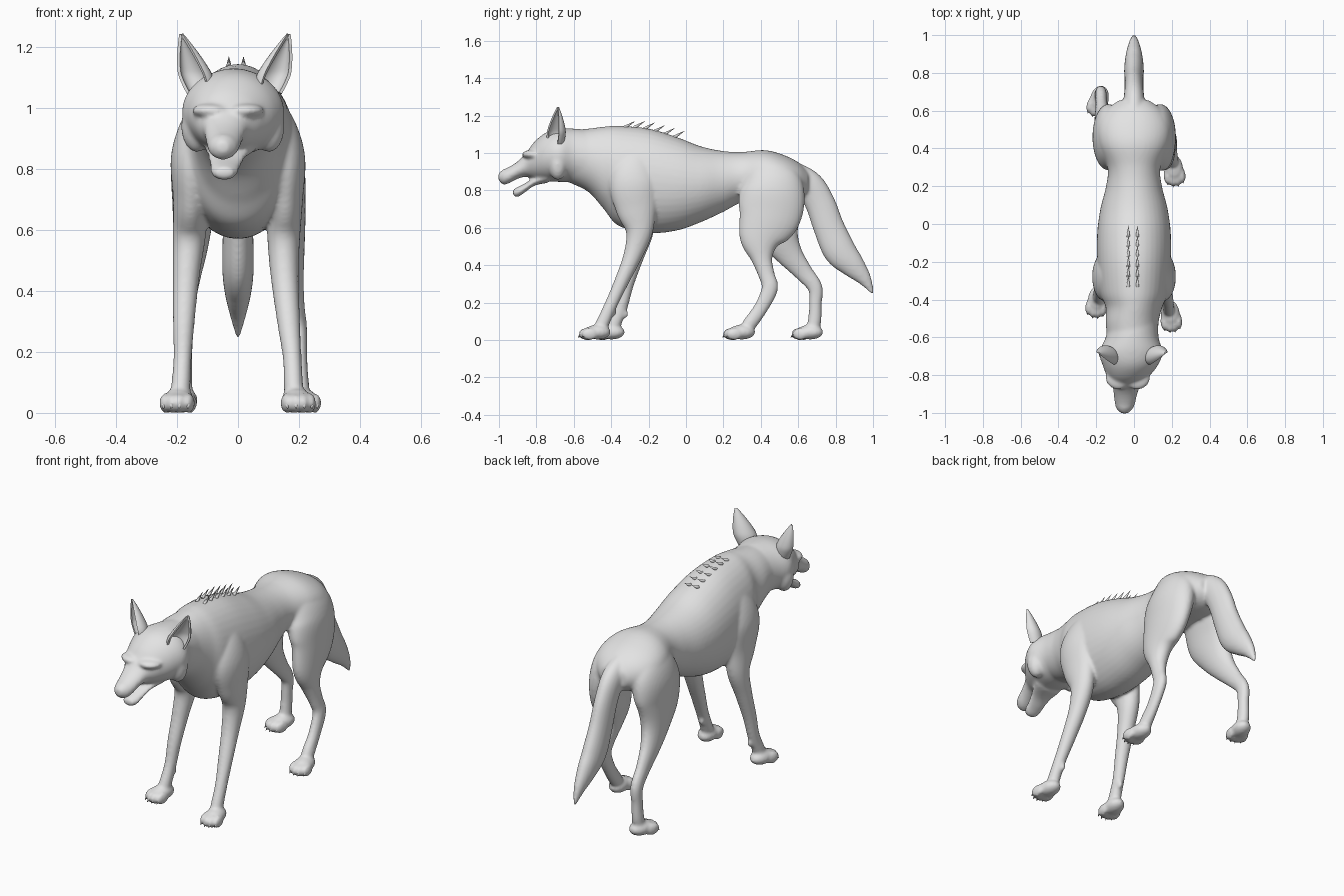
import bpy, bmesh, math
from mathutils import Vector, Matrix

if "Cube" in bpy.data.objects:
    bpy.data.objects.remove(bpy.data.objects["Cube"])

GREY = (0.77, 0.77, 0.77, 1)
fur = bpy.data.materials.new("grey fur")
fur.use_nodes = True
fur.diffuse_color = GREY
fur.node_tree.nodes["Principled BSDF"].inputs["Base Color"].default_value = GREY


def finish(bm, name):
    """Turn a bmesh into a named, coloured object."""
    bmesh.ops.recalc_face_normals(bm, faces=bm.faces)
    mesh = bpy.data.meshes.new(name)
    bm.to_mesh(mesh)
    bm.free()
    mesh.materials.append(fur)
    obj = bpy.data.objects.new(name, mesh)
    bpy.context.collection.objects.link(obj)
    return obj


def apply_all(obj, angle=60):
    """Apply the modifiers and shade smooth."""
    bpy.ops.object.select_all(action='DESELECT')
    obj.select_set(True)
    bpy.context.view_layer.objects.active = obj
    for mod in list(obj.modifiers):
        bpy.ops.object.modifier_apply(modifier=mod.name)
    bpy.ops.object.shade_smooth_by_angle(angle=math.radians(angle))


def spline(rows, steps=6):
    """Catmull-Rom interpolation through rows of numbers."""
    rows = [Vector(r) for r in rows]
    out = []
    for i in range(len(rows) - 1):
        a, b, c, d = rows[max(i - 1, 0)], rows[i], rows[i + 1], rows[min(i + 2, len(rows) - 1)]
        for k in range(steps):
            t = k / steps
            out.append(b + (c - a) * (t / 2) + (a * 2 - b * 5 + c * 4 - d) * (t * t / 2)
                       + (b * 3 - a - c * 3 + d) * (t ** 3 / 2))
    return out + [rows[-1]]


def loft(bm, rows, upright=False, sides=40):
    """Tube through rows of (x, y, z, half width, half depth)."""
    rows = spline(rows)
    rings = []
    for i, row in enumerate(rows):
        near, far = rows[max(i - 1, 0)], rows[min(i + 1, len(rows) - 1)]
        along = Vector((0, 1, 0)) if upright else Vector((far - near)[:3]).normalized()
        across = Vector((1, 0, 0))
        across = (across - along * across.dot(along)).normalized()
        up = across.cross(along)
        ring = []
        for k in range(sides):
            a = math.tau * k / sides
            p = Vector(row[:3]) + across * math.cos(a) * row[3] + up * math.sin(a) * row[4]
            ring.append(bm.verts.new(p))
        rings.append(ring)
    for r, s in zip(rings, rings[1:]):
        for k in range(sides):
            n = (k + 1) % sides
            bm.faces.new((r[k], r[n], s[n], s[k]))
    bm.faces.new(rings[0])
    bm.faces.new(rings[-1])


def profile(bm, rows):
    """Tube along y through rows of (y, x, top, bottom, half width)."""
    loft(bm, [(x, y, (t + b) / 2, w, (t - b) / 2) for y, x, t, b, w in rows], upright=True)


def ball(bm, centre, radii, turn=0):
    m = Matrix.Translation(centre) @ Matrix.Rotation(turn, 4, 'Z') @ Matrix.Diagonal((*radii, 1))
    bmesh.ops.create_uvsphere(bm, u_segments=20, v_segments=12, radius=1, matrix=m)


def spike(bm, base, direction, radius, length):
    direction = Vector(direction).normalized()
    m = Matrix.Translation(Vector(base) + direction * length / 2) @ direction.to_track_quat('Z', 'Y').to_matrix().to_4x4()
    bmesh.ops.create_cone(bm, cap_ends=True, segments=6, radius1=radius, radius2=0, depth=length, matrix=m)


skin, claws = bmesh.new(), bmesh.new()

# Torso and neck
profile(skin, [
    (-.62, -.01, 1.12, .84, .13), (-.52, -.01, 1.13, .79, .14), (-.44, 0, 1.14, .7, .15),
    (-.36, 0, 1.145, .61, .18), (-.2, 0, 1.13, .572, .195), (-.05, 0, 1.085, .585, .195),
    (.08, 0, 1.035, .63, .178), (.2, 0, 1.01, .685, .148), (.3, 0, 1.005, .735, .14),
    (.42, 0, 1.015, .74, .185), (.52, 0, .99, .74, .19), (.6, 0, .95, .75, .15),
    (.655, 0, .9, .78, .08)])

# Skull and muzzle, then lower jaw
profile(skin, [
    (-.5, 0, 1.12, .8, .13), (-.6, -.01, 1.13, .84, .14), (-.68, -.016, 1.128, .845, .168),
    (-.75, -.02, 1.108, .85, .145), (-.81, -.032, 1.06, .86, .11), (-.855, -.04, 1.0, .872, .076),
    (-.9, -.045, .955, .862, .063), (-.95, -.048, .923, .836, .054), (-.98, -.05, .91, .832, .042),
    (-1.003, -.05, .89, .855, .018)])
profile(skin, [
    (-.74, -.025, .9, .84, .085), (-.81, -.035, .868, .825, .065), (-.86, -.042, .838, .79, .052),
    (-.9, -.045, .818, .764, .044), (-.925, -.045, .805, .772, .026)])
for s in (-1, 1):
    # Brow ridge and cheek ruff
    ball(skin, (-.033 + s * .06, -.825, .992), (.062, .05, .024), s * .5)
    ball(skin, (-.017 + s * .118, -.685, .94), (.052, .05, .085))

# Tail
loft(skin, [
    (0, .56, .89, .06, .07), (0, .655, .83, .055, .078), (0, .715, .735, .05, .08),
    (0, .765, .6, .05, .083), (0, .82, .48, .052, .087), (0, .89, .4, .044, .067),
    (0, .955, .325, .027, .038), (0, 1, .245, .006, .007)])


def paw(x, y, turn):
    """Paw with four toes and claws, toes pointing to -y."""
    spin = Matrix.Translation((x, y, 0)) @ Matrix.Rotation(turn, 4, 'Z')
    ball(skin, spin @ Vector((0, .012, .042)), (.05, .072, .04), turn)
    for k in (-1.5, -.5, .5, 1.5):
        reach = .035 + .014 * (2 - abs(k))
        ball(skin, spin @ Vector((k * .026, -reach + .01, .032)), (.019, .044, .033), turn)
        tip = spin @ Vector((k * .027, -reach - .022, .026))
        spike(claws, tip, spin.to_3x3() @ Vector((0, -1, -.9)), .008, .02)


# Legs: shared upper part, then the lower part of each stance
shoulder = [(.075, -.25, 1.04, .03, .05), (.115, -.265, .96, .062, .1), (.15, -.28, .84, .07, .13),
            (.155, -.265, .7, .058, .11)]
fore_left = [(.15, -.25, .58, .054, .073), (.153, -.285, .45, .046, .05), (.166, -.35, .3, .038, .038),
             (.178, -.405, .18, .031, .034), (.183, -.45, .08, .032, .036), (.188, -.465, .04, .032, .034)]
fore_right = [(.16, -.24, .58, .054, .068), (.17, -.27, .45, .044, .047), (.178, -.315, .3, .036, .037),
              (.182, -.345, .18, .03, .034), (.188, -.385, .08, .032, .036), (.19, -.4, .04, .032, .034)]
hip = [(.06, .45, .95, .03, .06), (.1, .45, .9, .075, .13), (.13, .46, .8, .088, .172)]
hind_left = [(.152, .447, .67, .07, .17), (.162, .4, .54, .057, .118), (.172, .405, .44, .044, .06),
             (.187, .43, .35, .032, .044), (.197, .448, .275, .03, .044), (.2, .4, .17, .028, .038),
             (.202, .34, .085, .032, .038), (.205, .315, .04, .032, .03)]
hind_right = [(.145, .463, .67, .07, .165), (.155, .5, .55, .057, .108), (.165, .555, .455, .044, .072),
              (.172, .63, .36, .032, .05), (.175, .69, .28, .03, .04), (.178, .692, .19, .028, .034),
              (.18, .687, .1, .03, .036), (.18, .67, .04, .032, .034)]
for side, upper, lower, toe, turn in (
        (1, shoulder, fore_left, -.485, .12), (-1, shoulder, fore_right, -.41, -.12),
        (1, hip, hind_left, .287, .12), (-1, hip, hind_right, .652, -.25)):
    loft(skin, [(side * x, y, z, w, d) for x, y, z, w, d in upper + lower])
    paw(side * (lower[-1][0] + .006), toe, turn)

# Dewclaw pads on the forelegs
ball(skin, (.17, -.39, .15), (.015, .02, .025))
ball(skin, (-.175, -.33, .14), (.015, .022, .025))

# Fuse everything into one skin
body = finish(skin, "body")
remesh = body.modifiers.new("fuse", 'REMESH')
remesh.mode = 'VOXEL'
remesh.voxel_size = .008
smooth = body.modifiers.new("soften", 'SMOOTH')
smooth.factor = .5
smooth.iterations = 10
apply_all(body, 80)
apply_all(finish(claws, "claws"))

# Cupped ears opening forward and outward
for s, name in ((1, "left_ear"), (-1, "right_ear")):
    bm = bmesh.new()
    base, tip = Vector((s * .108 - .012, -.7, 1.05)), Vector((s * .176 - .01, -.685, 1.242))
    opening = Vector((s * .6, -.8, 0))
    across = Vector((.8, s * .6, 0))
    rows, cols = 16, 16
    grid = []
    for i in range(rows + 1):
        t = i / rows
        width = .06 * math.cos(t * math.pi / 2) ** .95 * (.75 + .25 * min(1, t * 3)) + .002
        line = []
        for j in range(cols + 1):
            a = (j / cols - .5) * 4
            p = base.lerp(tip, t) + (across * math.sin(a) - opening * math.cos(a) * .8) * width
            line.append(bm.verts.new(p))
        grid.append(line)
    for r, q in zip(grid, grid[1:]):
        for j in range(cols):
            bm.faces.new((r[j], r[j + 1], q[j + 1], q[j]))
    ear = finish(bm, name)
    shell = ear.modifiers.new("thickness", 'SOLIDIFY')
    shell.thickness = .01
    shell.offset = 0
    apply_all(ear)

# Two rows of raised hairs along the withers
mane = bmesh.new()
for i in range(6):
    y = -.33 + i * .053
    for x in (-.03, .018):
        spike(mane, (x, y, 1.135 - max(0, y + .25) * .28), (0, 1, .6), .01, .07)
apply_all(finish(mane, "mane_hairs"))
